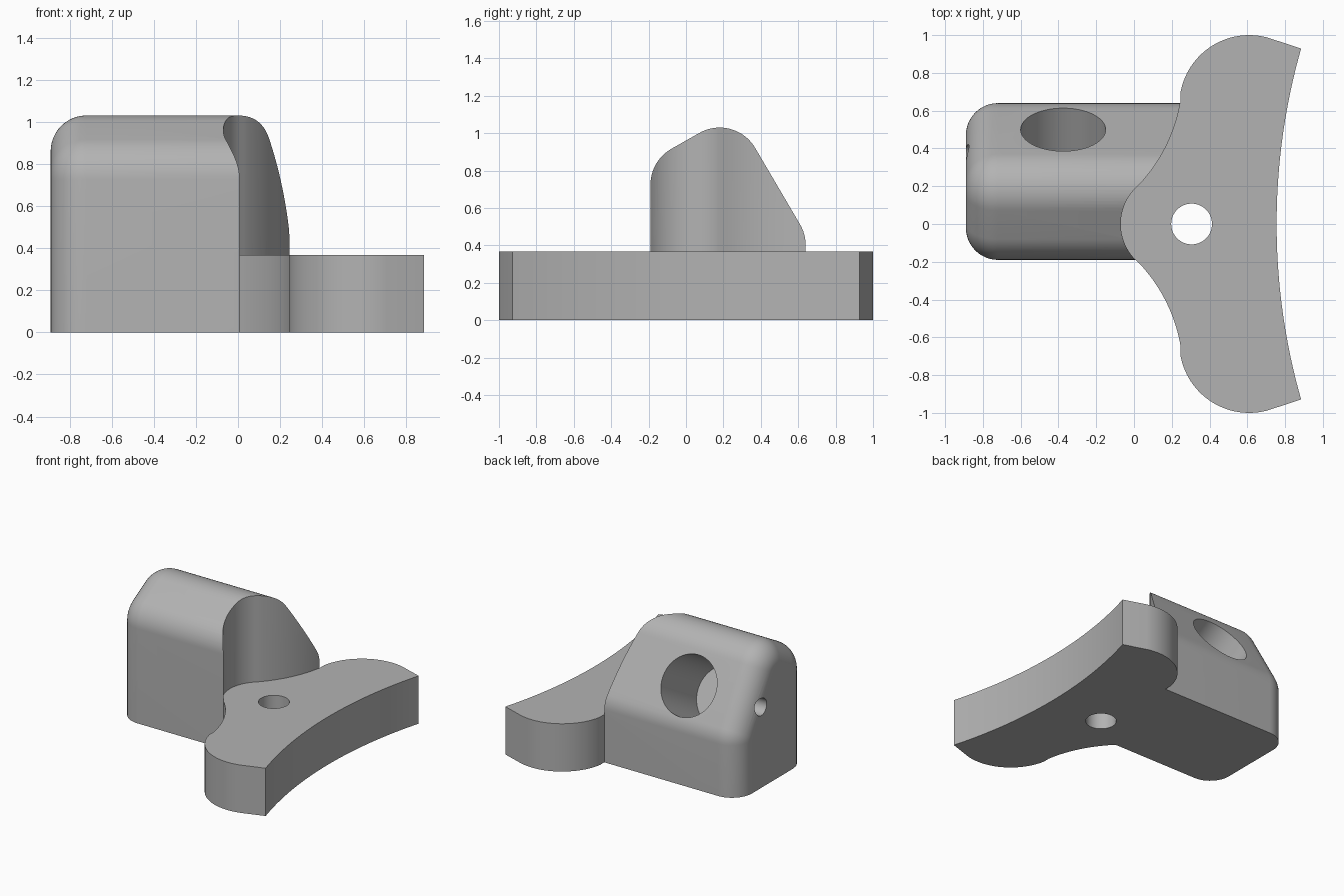
import bpy, bmesh
from math import sin, cos, radians, pi
from mathutils import Matrix, Vector

if "Cube" in bpy.data.objects:
    bpy.data.objects.remove(bpy.data.objects["Cube"])

grey = bpy.data.materials.new("plain grey")
grey.use_nodes = True
colour = (0.45, 0.45, 0.45, 1)
grey.diffuse_color = colour
grey.node_tree.nodes["Principled BSDF"].inputs["Base Color"].default_value = colour


def arc(cx, cy, r, start, end, steps):
    angles = [radians(start + (end - start) * i / steps) for i in range(steps + 1)]
    return [(cx + r * cos(a), cy + r * sin(a)) for a in angles]


def loft(name, rings):
    """Closed solid skinned through rings of equal length."""
    bm = bmesh.new()
    loops = [[bm.verts.new(p) for p in ring] for ring in rings]
    n = len(loops[0])
    for a, b in zip(loops, loops[1:]):
        for i in range(n):
            j = (i + 1) % n
            bm.faces.new((a[i], a[j], b[j], b[i]))
    bm.faces.new(loops[0][::-1])
    bm.faces.new(loops[-1])
    bmesh.ops.recalc_face_normals(bm, faces=bm.faces)
    mesh = bpy.data.meshes.new(name)
    bm.to_mesh(mesh)
    bm.free()
    mesh.materials.append(grey)
    obj = bpy.data.objects.new(name, mesh)
    bpy.context.collection.objects.link(obj)
    return obj


def column(name, outline, low, high):
    return loft(name, [[(x, y, z) for x, y in outline] for z in (low, high)])


def rod(name, start, end, radius, sides=64):
    """Cylinder between two points."""
    start, end = Vector(start), Vector(end)
    axis = end - start
    obj = column(name, arc(0, 0, radius, 0, 360 - 360 / sides, sides - 1), 0, axis.length)
    obj.data.transform(Matrix.Translation(start) @ axis.to_track_quat("Z", "Y").to_matrix().to_4x4())
    return obj


def boolean(target, tool, operation):
    mod = target.modifiers.new(operation.lower(), "BOOLEAN")
    mod.operation, mod.object, mod.solver = operation, tool, "EXACT"
    bpy.context.view_layer.objects.active = target
    bpy.ops.object.modifier_apply(modifier=mod.name)
    bpy.data.objects.remove(tool)


# Plate outline: nose, hollow flank, round lobe, then the shallow inner curve
half = arc(0.2, 0, 0.27, 180, 135, 12)
half += arc(0.01 - 0.85 * 0.707, 0.19 + 0.85 * 0.707, 0.85, -45, -10, 20)[1:]
half += arc(0.61, 0.63, 0.37, 170, 75, 28)
half += arc(0.755 + 3.39, 0, 3.39, 180 - 15.9, 180, 20)
outline = half + [(x, -y) for x, y in half[-2:0:-1]]

# Block: filleted gable section, inset in steps to round its outer end
ROUND, FILLET = 0.17, 0.22
LOW, HIGH = -0.19, 0.64
corners = [(HIGH - FILLET, 0.401, 0, 30), (0.18, 0.81, 30, 120), (LOW + FILLET, 0.725, 120, 180)]


def section(inset, x):
    points = [(HIGH - inset, 0)]
    for y, z, start, end in corners:
        points += arc(y, z, FILLET - inset, start, end, (end - start) // 5)
    points.append((LOW + inset, 0))
    return [(x, y, z) for y, z in points]


rings = []
for i in range(13):
    t = i / 12 * pi / 2
    rings.append(section(ROUND * (1 - sin(t)), -0.89 + ROUND * (1 - cos(t))))
rings.append(section(0, 0.3))
body = loft("bracket_body", rings)

# Blind socket square to the sloping back, met by a small cross hole
mouth = Vector((-0.375, 0.5, 0.70))
slope = Vector((0, cos(pi / 6), sin(pi / 6)))
boolean(body, rod("socket_cutter", mouth - slope * 0.5, mouth + slope * 0.4, 0.225), "DIFFERENCE")
boolean(body, rod("cross_hole_cutter", (-1, 0.357, 0.62), (-0.375, 0.357, 0.62), 0.065, 32), "DIFFERENCE")

# Clear the block above the plate, join the plate and drill it
boolean(body, column("clearance_cutter", outline, 0.367, 2), "DIFFERENCE")
boolean(body, column("plate", outline, 0, 0.367), "UNION")
boolean(body, rod("plate_hole_cutter", (0.305, 0, -0.2), (0.305, 0, 0.6), 0.108), "DIFFERENCE")

bpy.ops.object.select_all(action="DESELECT")
body.select_set(True)
bpy.context.view_layer.objects.active = body
bpy.ops.object.shade_smooth_by_angle(angle=radians(25))
